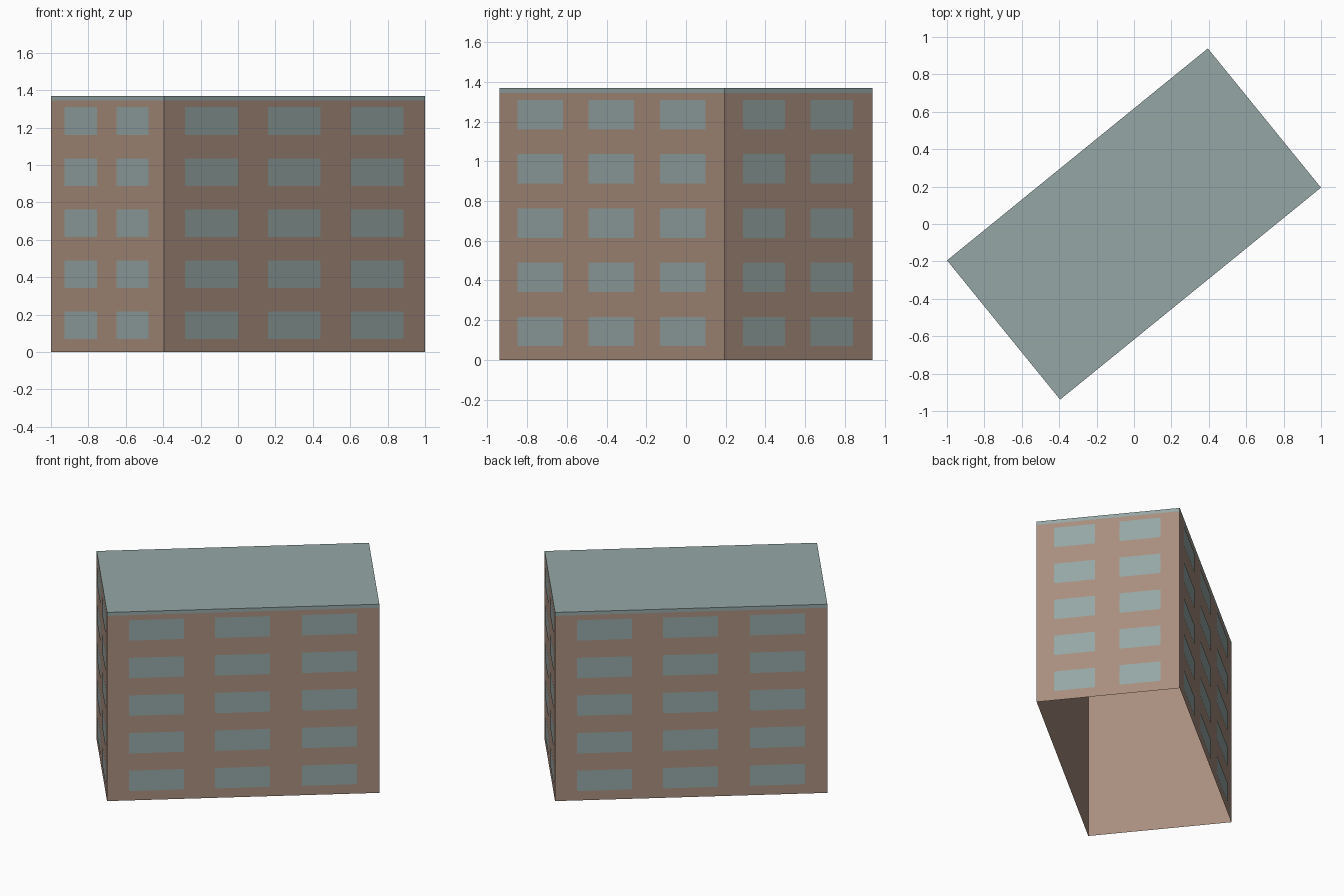
import bpy
import bmesh
import math
from mathutils import Matrix, Vector

if "Cube" in bpy.data.objects:
    bpy.data.objects.remove(bpy.data.objects["Cube"], do_unlink=True)

LENGTH, WIDTH, HEIGHT, ROOF = 1.797, 0.959, 1.37, 0.025
TURN = Matrix.Rotation(math.radians(39.1), 4, "Z")
FLOORS, FIRST_ROW, ROW_PITCH, WINDOW_HEIGHT = 5, 0.143, 0.273, 0.148
OFFSET = 0.002


def material(name, colour):
    mat = bpy.data.materials.new(name)
    mat.use_nodes = True
    mat.diffuse_color = (*colour, 1)
    mat.node_tree.nodes["Principled BSDF"].inputs["Base Color"].default_value = (*colour, 1)
    return mat


brick = material("tan_brick", (0.392, 0.271, 0.205))
slate = material("grey_teal", (0.300, 0.386, 0.381))


def finish(bm, name, mat):
    mesh = bpy.data.meshes.new(name)
    bm.transform(TURN)
    bm.to_mesh(mesh)
    bm.free()
    mesh.materials.append(mat)
    obj = bpy.data.objects.new(name, mesh)
    bpy.context.collection.objects.link(obj)


def box(bottom, top):
    bm = bmesh.new()
    size = Matrix.Diagonal((LENGTH, WIDTH, top - bottom, 1))
    bmesh.ops.create_cube(bm, size=1, matrix=Matrix.Translation((0, 0, (bottom + top) / 2)) @ size)
    return bm


# Hollow shell, open at top and bottom
walls = box(0, HEIGHT - ROOF)
caps = [f for f in walls.faces if abs(f.normal.z) > 0.5]
bmesh.ops.delete(walls, geom=caps, context="FACES_ONLY")
finish(walls, "walls", brick)

# Flush roof slab
finish(box(HEIGHT - ROOF, HEIGHT), "roof", slate)


# Window panes: centres and widths are fractions of the wall length
def windows(name, angle, span, depth, centres, width):
    bm = bmesh.new()
    spin = Matrix.Rotation(angle, 4, "Z")
    for row in range(FLOORS):
        z = FIRST_ROW + row * ROW_PITCH
        for centre in centres:
            x = (centre - 0.5) * span
            corners = [(-1, -1), (1, -1), (1, 1), (-1, 1)]
            bm.faces.new([
                bm.verts.new(spin @ Vector((x + sx * width * span / 2,
                                            -depth / 2 - OFFSET,
                                            z + sz * WINDOW_HEIGHT / 2)))
                for sx, sz in corners])
    finish(bm, name, slate)


LONG = (0.181, 0.498, 0.816)
SHORT = (0.264, 0.723)
windows("front_windows", 0, LENGTH, WIDTH, LONG, 0.202)
windows("back_windows", math.pi, LENGTH, WIDTH, LONG, 0.202)
windows("left_windows", math.pi / 2, WIDTH, LENGTH, SHORT, 0.286)
windows("right_windows", -math.pi / 2, WIDTH, LENGTH, SHORT, 0.286)
